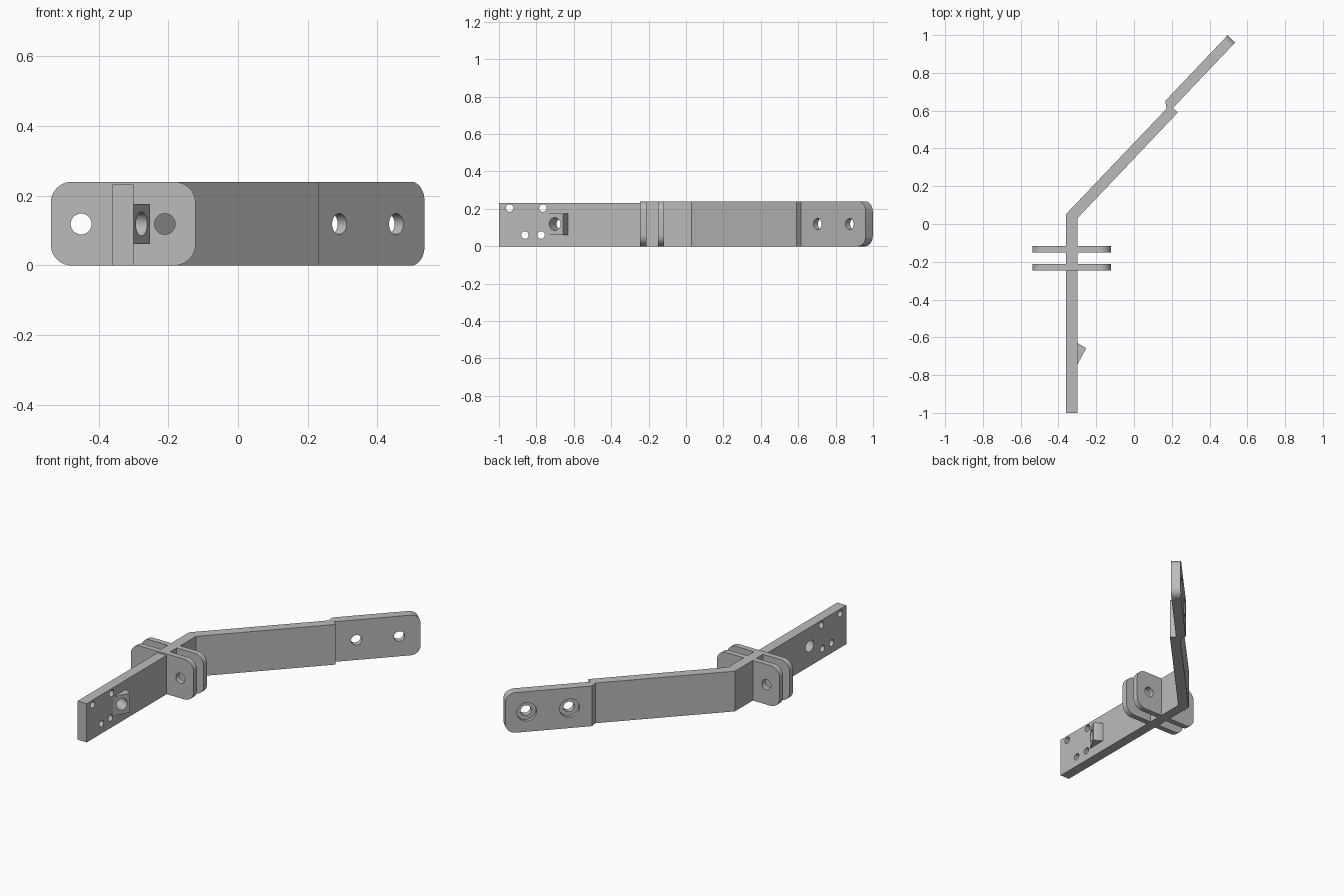
import bpy, bmesh, math
from mathutils import Matrix, Vector

cube = bpy.data.objects.get("Cube")
if cube:
    bpy.data.objects.remove(cube, do_unlink=True)

grey = bpy.data.materials.new("plain grey")
grey.use_nodes = True
grey.diffuse_color = (0.5, 0.5, 0.5, 1)
grey.node_tree.nodes["Principled BSDF"].inputs["Base Color"].default_value = (0.5, 0.5, 0.5, 1)

H = 0.24                # bracket height
MID = 0.119             # height of the hole centres
X0, X1 = -0.36, -0.30   # faces of the straight bar


def frame(x_axis, y_axis, origin):
    """Matrix whose first two axes hold a 2D outline."""
    x, y = Vector(x_axis).normalized(), Vector(y_axis).normalized()
    m = Matrix((x, y, x.cross(y))).transposed().to_4x4()
    m.translation = origin
    return m


def prism(name, outline, depth, matrix=Matrix()):
    """Extrude a 2D outline along the third axis of the matrix."""
    bm = bmesh.new()
    base = bm.faces.new([bm.verts.new((a, b, 0)) for a, b in outline])
    new = bmesh.ops.extrude_face_region(bm, geom=[base])["geom"]
    top = [v for v in new if isinstance(v, bmesh.types.BMVert)]
    bmesh.ops.translate(bm, verts=top, vec=(0, 0, depth))
    bmesh.ops.transform(bm, matrix=matrix, verts=bm.verts)
    bmesh.ops.recalc_face_normals(bm, faces=bm.faces)
    mesh = bpy.data.meshes.new(name)
    bm.to_mesh(mesh)
    bm.free()
    mesh.materials.append(grey)
    ob = bpy.data.objects.new(name, mesh)
    bpy.context.collection.objects.link(ob)
    return ob


def rounded(a0, a1, b0, b1, r_start, r_end, steps=10):
    """Rectangle outline with separate corner radii at its two ends."""
    pts = []
    for a, b, r, sa, sb, start in ((a1, b1, r_end, -1, -1, 0), (a0, b1, r_start, 1, -1, 90),
                                   (a0, b0, r_start, 1, 1, 180), (a1, b0, r_end, -1, 1, 270)):
        if not r:
            pts.append((a, b))
            continue
        for i in range(steps + 1):
            t = math.radians(start + 90 * i / steps)
            pts.append((a + sa * r + r * math.cos(t), b + sb * r + r * math.sin(t)))
    return pts


def drill(targets, centre, axis, radius, depth):
    """Bore a round hole centred on a point through the given parts."""
    bm = bmesh.new()
    bmesh.ops.create_cone(bm, cap_ends=True, segments=40, radius1=radius, radius2=radius, depth=depth)
    turn = Vector(axis).to_track_quat("Z", "Y").to_matrix().to_4x4()
    bmesh.ops.transform(bm, matrix=Matrix.Translation(centre) @ turn, verts=bm.verts)
    mesh = bpy.data.meshes.new("hole_cutter")
    bm.to_mesh(mesh)
    bm.free()
    mesh.materials.append(grey)
    cutter = bpy.data.objects.new("hole_cutter", mesh)
    cutter.hide_render = True
    bpy.context.collection.objects.link(cutter)
    for ob in targets:
        mod = ob.modifiers.new("hole", "BOOLEAN")
        mod.operation, mod.solver, mod.object = "DIFFERENCE", "EXACT", cutter
        bpy.context.view_layer.objects.active = ob
        bpy.ops.object.modifier_apply(modifier=mod.name)
    bpy.data.objects.remove(cutter, do_unlink=True)


# Directions along and across the angled arm
u = Vector((0.688, 0.725, 0)).normalized()
n = Vector((-u.y, u.x, 0))
bend = Vector((X1, 0.03, 0))


def on_arm(along, across):
    return bend + u * along + n * across


# Straight bar, slightly lower than the rest
bar = prism("straight_bar", [(X0, -1), (X1, -1), (X1, -0.23), (X0, -0.23)], 0.232)

# Bent arm with the slanted step at its far end
step = [on_arm(*p).xy for p in ((0.772, 0), (0.772, 0.09), (0.745, 0.057))]
arm = prism("bent_arm", [(X0, -0.23), (X1, -0.23), bend.xy, *step, (X0, 0.052)], H)

# Offset end plate with rounded outer corners
plate = prism("end_plate", rounded(0.772, 1.25, 0, H, 0, 0.055), 0.055,
              frame(u, (0, 0, 1), on_arm(0, 0.09)))
for along in (0.895, 1.132):
    drill([plate], on_arm(along, 0.06) + Vector((0, 0, MID)), n, 0.03, 0.2)
    drill([plate], on_arm(along, 0.09) + Vector((0, 0, MID)), n, 0.055, 0.04)

# Pair of cross flanges
flanges = []
for name, y in (("front_flange", -0.212), ("rear_flange", -0.117)):
    fl = prism(name, rounded(-0.537, -0.122, 0, H, 0.06, 0.06), 0.033,
               frame((1, 0, 0), (0, 0, 1), (0, y, 0)))
    flanges.append(fl)
    for x in (-0.45, -0.21):
        drill([fl], (x, y, MID), (0, 1, 0), 0.03, 0.2)

# Wedge boss with a slanted bore running on through the bar
boss = prism("wedge_boss", [(X1 - 0.01, -0.745), (X1, -0.745), (-0.253, -0.657),
                            (X1, -0.63), (X1 - 0.01, -0.63)], 0.115,
             Matrix.Translation((0, 0, 0.061)))
drill([bar, boss], (-0.3, -0.688, MID), (0.866, -0.5, 0), 0.034, 0.4)

# Small screw holes in the bar
for y, z in ((-0.943, 0.204), (-0.765, 0.204), (-0.861, 0.06), (-0.775, 0.06)):
    drill([bar], (-0.33, y, z), (1, 0, 0), 0.02, 0.2)

# Smooth curved walls, keep edges sharp
bpy.ops.object.select_all(action="DESELECT")
for ob in (bar, arm, plate, boss, *flanges):
    ob.select_set(True)
bpy.context.view_layer.objects.active = bar
bpy.ops.object.shade_smooth_by_angle(angle=math.radians(30))
